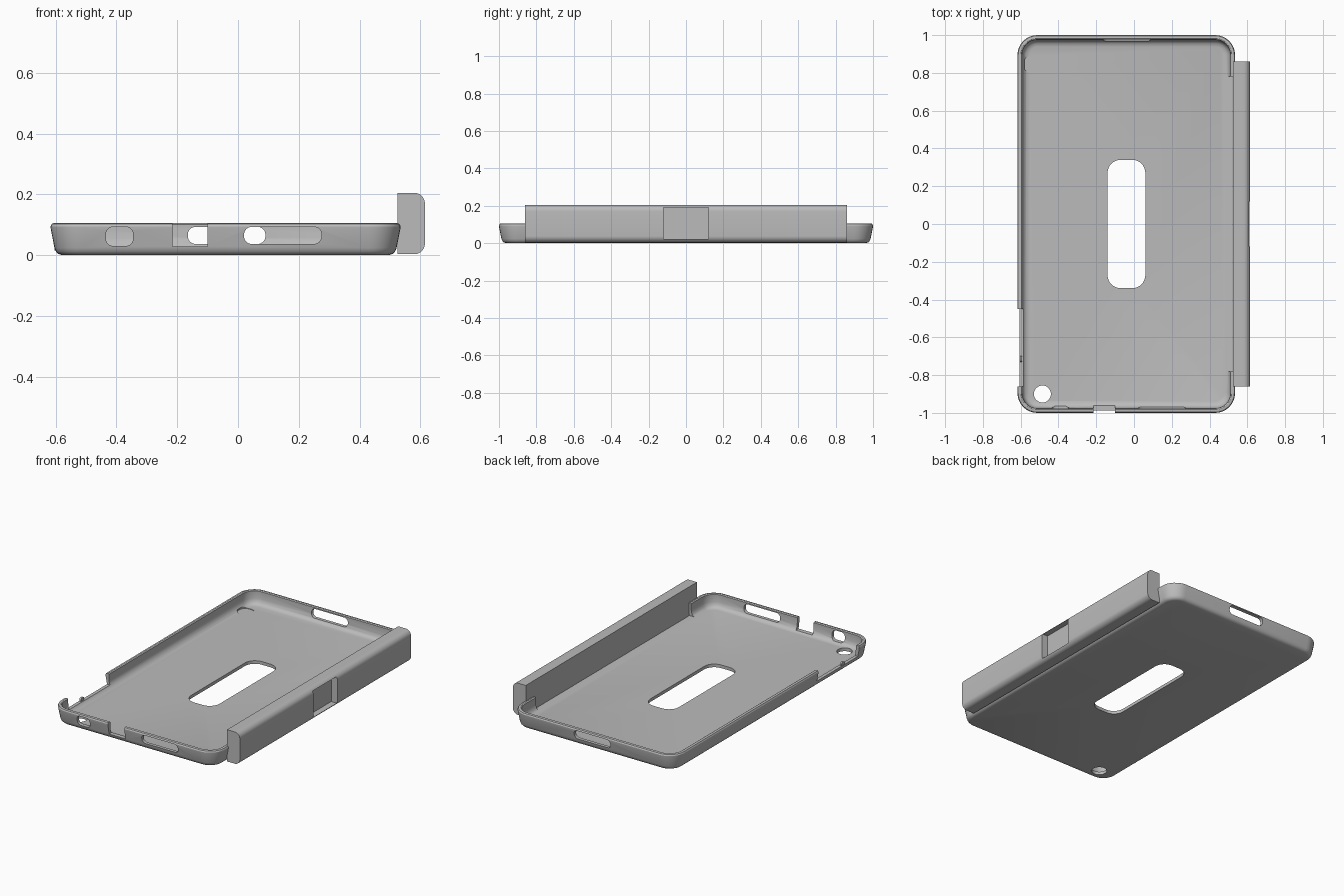
import bpy, bmesh, math
from mathutils import Vector

if "Cube" in bpy.data.objects:
    bpy.data.objects.remove(bpy.data.objects["Cube"])

grey = bpy.data.materials.new("light_grey_plastic")
grey.use_nodes = True
colour = (0.5, 0.5, 0.5, 1)
grey.diffuse_color = colour
grey.node_tree.nodes["Principled BSDF"].inputs["Base Color"].default_value = colour


def outline(u0, u1, v0, v1, radii, steps=8):
    """Rounded rectangle, counter-clockwise from the lower left corner."""
    corners = [(u0, v0, 1, 1), (u1, v0, -1, 1), (u1, v1, -1, -1), (u0, v1, 1, -1)]
    points = []
    for i, ((u, v, su, sv), r) in enumerate(zip(corners, radii)):
        if r == 0:
            points.append((u, v))
            continue
        for k in range(steps + 1):
            a = math.pi + (i + k / steps) * math.pi / 2
            points.append((u + su * r + r * math.cos(a), v + sv * r + r * math.sin(a)))
    return points


def loft(name, rings):
    """Skin equal rings of points and cap both ends."""
    bm = bmesh.new()
    loops = [[bm.verts.new(p) for p in ring] for ring in rings]
    for a, b in zip(loops, loops[1:]):
        for i in range(len(a)):
            j = (i + 1) % len(a)
            bm.faces.new((a[i], a[j], b[j], b[i]))
    bm.faces.new(loops[0])
    bm.faces.new(loops[-1])
    bmesh.ops.recalc_face_normals(bm, faces=bm.faces)
    mesh = bpy.data.meshes.new(name)
    bm.to_mesh(mesh)
    bm.free()
    mesh.materials.append(grey)
    obj = bpy.data.objects.new(name, mesh)
    bpy.context.collection.objects.link(obj)
    return obj


def prism(name, axis, us, vs, ws, radii):
    """Rounded box running along an axis; us, vs span the other two axes in order."""
    rings = []
    for w in ws:
        ring = []
        for u, v in outline(*us, *vs, radii):
            p = [u, v]
            p.insert(axis, w)
            ring.append(Vector(p))
        rings.append(ring)
    return loft(name, rings)


def cut(target, axis, us, vs, ws, r=0.0):
    cutter = prism("cutter", axis, us, vs, ws, [r] * 4)
    cutter.hide_render = True
    mod = target.modifiers.new("cut", "BOOLEAN")
    mod.operation = "DIFFERENCE"
    mod.solver = "EXACT"
    mod.object = cutter
    bpy.context.view_layer.objects.active = target
    bpy.ops.object.modifier_apply(modifier=mod.name)
    bpy.data.objects.remove(cutter)


def smooth(obj):
    bpy.ops.object.select_all(action="DESELECT")
    obj.select_set(True)
    bpy.context.view_layer.objects.active = obj
    bpy.ops.object.shade_smooth_by_angle(angle=math.radians(32))


# Tray: outer skin upwards, over the rim, then inner skin down to the floor
X0, X1, Y1 = -0.617, 0.535, 1.0
profile = [(0.038, 0), (0.026, 0.004), (0.018, 0.012), (0.013, 0.024), (0.001, 0.085),
           (0, 0.095), (0.004, 0.103), (0.010, 0.105), (0.018, 0.105), (0.024, 0.101),
           (0.024, 0.09), (0.026, 0.055), (0.032, 0.035), (0.044, 0.024), (0.062, 0.02)]
tray = loft("tray", [
    [Vector((x, y, z)) for x, y in
     outline(X0 + d, X1 - d, d - Y1, Y1 - d, [0.105 - d] * 4)]
    for d, z in profile])

# Floor openings: long slot and round lens hole
cut(tray, 2, (-0.14, 0.06), (-0.34, 0.34), (-0.1, 0.2), 0.07)
cut(tray, 2, (-0.53, -0.44), (-0.945, -0.855), (-0.1, 0.2), 0.0449)

# Front wall: socket hole, open notch, long slot
cut(tray, 1, (-0.435, -0.345), (0.03, 0.093), (-1.1, -0.9), 0.025)
cut(tray, 1, (-0.215, -0.10), (0.028, 0.2), (-1.1, -0.9))
cut(tray, 1, (0.02, 0.275), (0.037, 0.093), (-1.1, -0.9), 0.025)

# Back wall slot
cut(tray, 1, (-0.165, 0.09), (0.037, 0.093), (0.9, 1.1), 0.025)

# Left wall button gap, and the right wall opened towards the spine
cut(tray, 0, (-0.86, -0.45), (0.035, 0.2), (-0.7, -0.55))
cut(tray, 0, (-0.78, 0.78), (0.024, 0.2), (0.48, 0.6))

# Shallow pocket in the rear corner of the floor
cut(tray, 2, (-0.585, -0.49), (0.80, 0.89), (0.017, 0.03), 0.04)
smooth(tray)

# Small button tab left standing in the side gap
tab = prism("button_tab", 0, (-0.73, -0.70), (0.015, 0.055), (-0.604, -0.592), [0, 0, 0.01, 0.01])
smooth(tab)

# Spine bar with rounded outer edges and a square recess
spine = prism("spine_bar", 1, (0.525, 0.615), (0.003, 0.205), (-0.86, 0.86), [0, 0.035, 0.035, 0])
cut(spine, 0, (-0.12, 0.12), (0.022, 0.19), (0.572, 0.7))
smooth(spine)
